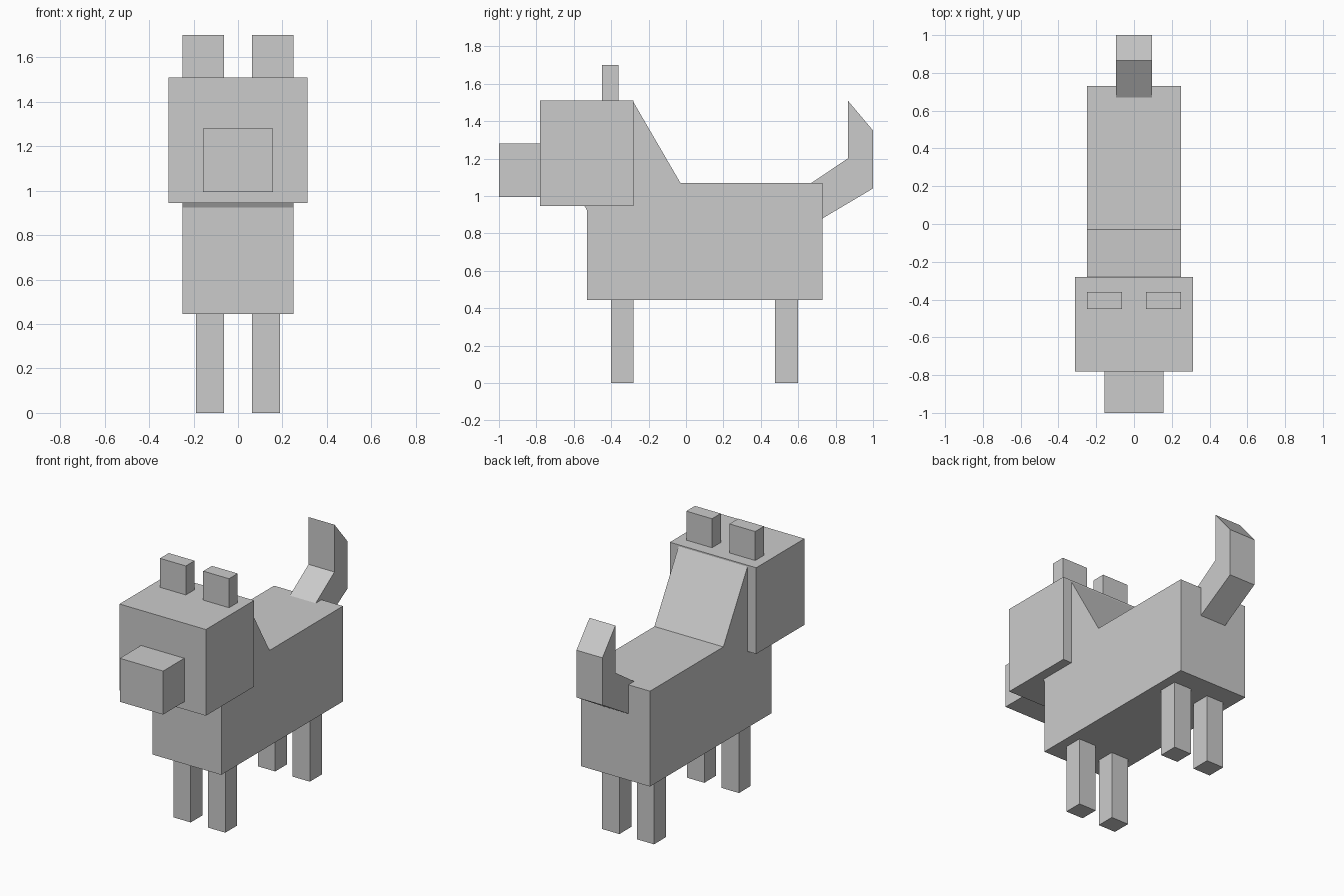
import bpy
import bmesh

default = bpy.data.objects.get("Cube")
if default:
    bpy.data.objects.remove(default, do_unlink=True)

grey = bpy.data.materials.new("plain grey")
grey.use_nodes = True
colour = (0.6, 0.6, 0.6, 1)
grey.diffuse_color = colour
grey.node_tree.nodes["Principled BSDF"].inputs["Base Color"].default_value = colour


def prism(name, profile, x0, x1):
    """Extrude a side profile of (y, z) points from x0 to x1."""
    bm = bmesh.new()
    face = bm.faces.new([bm.verts.new((x0, y, z)) for y, z in profile])
    side = bmesh.ops.extrude_face_region(bm, geom=[face])["geom"]
    verts = [v for v in side if isinstance(v, bmesh.types.BMVert)]
    bmesh.ops.translate(bm, verts=verts, vec=(x1 - x0, 0, 0))
    bmesh.ops.recalc_face_normals(bm, faces=bm.faces)
    mesh = bpy.data.meshes.new(name)
    bm.to_mesh(mesh)
    bm.free()
    mesh.materials.append(grey)
    obj = bpy.data.objects.new(name, mesh)
    bpy.context.collection.objects.link(obj)
    return obj


def box(name, x, y, z):
    """Box from (low, high) ranges on each axis."""
    return prism(name, [(y[0], z[0]), (y[1], z[0]), (y[1], z[1]), (y[0], z[1])], *x)


# Body with the sloping neck that rises into the head
prism("body_and_neck", [(-0.53, 0.445), (0.73, 0.445), (0.73, 1.07), (-0.03, 1.07),
                        (-0.28, 1.5), (-0.4, 1.5), (-0.65, 1.13), (-0.53, 0.925)],
      -0.25, 0.25)

# Head and snout
box("head", (-0.313, 0.313), (-0.78, -0.28), (0.945, 1.51))
box("snout", (-0.157, 0.157), (-1, -0.78), (0.995, 1.28))

# Bent tail, rooted inside the body
prism("tail", [(0.6, 1.023), (0.865, 1.2), (0.865, 1.51), (1, 1.35), (1, 1.04),
               (0.6, 0.803)], -0.094, 0.094)

# Ears and legs, mirrored left and right
for side, sign in (("left", 1), ("right", -1)):
    ear_x = sorted((sign * 0.063, sign * 0.25))
    leg_x = sorted((sign * 0.063, sign * 0.188))
    box(side + "_ear", ear_x, (-0.45, -0.36), (1.51, 1.7))
    box("front_" + side + "_leg", leg_x, (-0.4, -0.28), (0, 0.445))
    box("back_" + side + "_leg", leg_x, (0.475, 0.6), (0, 0.445))
